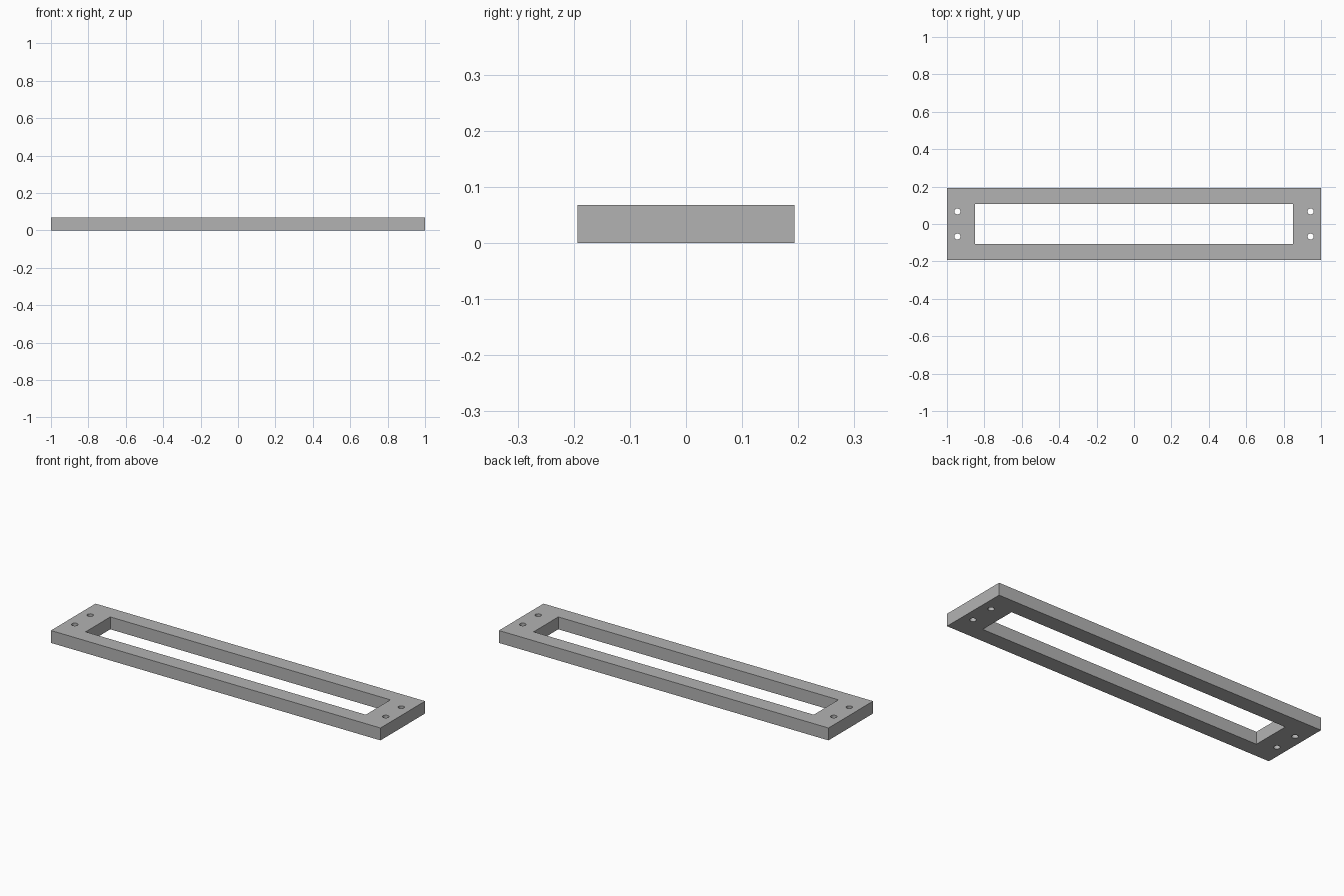
import bpy
import bmesh
from math import radians
from mathutils import Matrix

cube = bpy.data.objects.get("Cube")
if cube:
    bpy.data.objects.remove(cube, do_unlink=True)

LENGTH, WIDTH, HEIGHT = 2.0, 0.386, 0.068
OPENING = (1.70, 0.214)
HOLE_X, HOLE_Y, HOLE_RADIUS = 0.944, 0.067, 0.016

# Plain grey material
grey = bpy.data.materials.new("grey")
grey.use_nodes = True
colour = (0.45, 0.45, 0.45, 1)
grey.diffuse_color = colour
grey.node_tree.nodes["Principled BSDF"].inputs["Base Color"].default_value = colour


def add_box(bm, x, y, z):
    """Box centred on the plate's mid height."""
    place = Matrix.Translation((0, 0, HEIGHT / 2)) @ Matrix.Diagonal((x, y, z, 1))
    bmesh.ops.create_cube(bm, size=1, matrix=place)


def make_object(name, bm):
    mesh = bpy.data.meshes.new(name)
    bm.to_mesh(mesh)
    bm.free()
    mesh.materials.append(grey)
    obj = bpy.data.objects.new(name, mesh)
    bpy.context.collection.objects.link(obj)
    return obj


# Rectangular plate
bm = bmesh.new()
add_box(bm, LENGTH, WIDTH, HEIGHT)
frame = make_object("frame", bm)

# Cutter: long window and two screw holes at each end
bm = bmesh.new()
add_box(bm, *OPENING, HEIGHT * 3)
for sx in (-1, 1):
    for sy in (-1, 1):
        bmesh.ops.create_cone(
            bm, cap_ends=True, segments=32, depth=HEIGHT * 3,
            radius1=HOLE_RADIUS, radius2=HOLE_RADIUS,
            matrix=Matrix.Translation((sx * HOLE_X, sy * HOLE_Y, HEIGHT / 2)))
cutter = make_object("opening_cutter", bm)

# Cut the openings and drop the cutter
cut = frame.modifiers.new("openings", "BOOLEAN")
cut.operation = "DIFFERENCE"
cut.solver = "EXACT"
cut.object = cutter
bpy.context.view_layer.objects.active = frame
frame.select_set(True)
bpy.ops.object.modifier_apply(modifier=cut.name)
bpy.data.objects.remove(cutter, do_unlink=True)

# Round the hole walls while keeping every rim sharp
bpy.ops.object.shade_smooth_by_angle(angle=radians(30))
